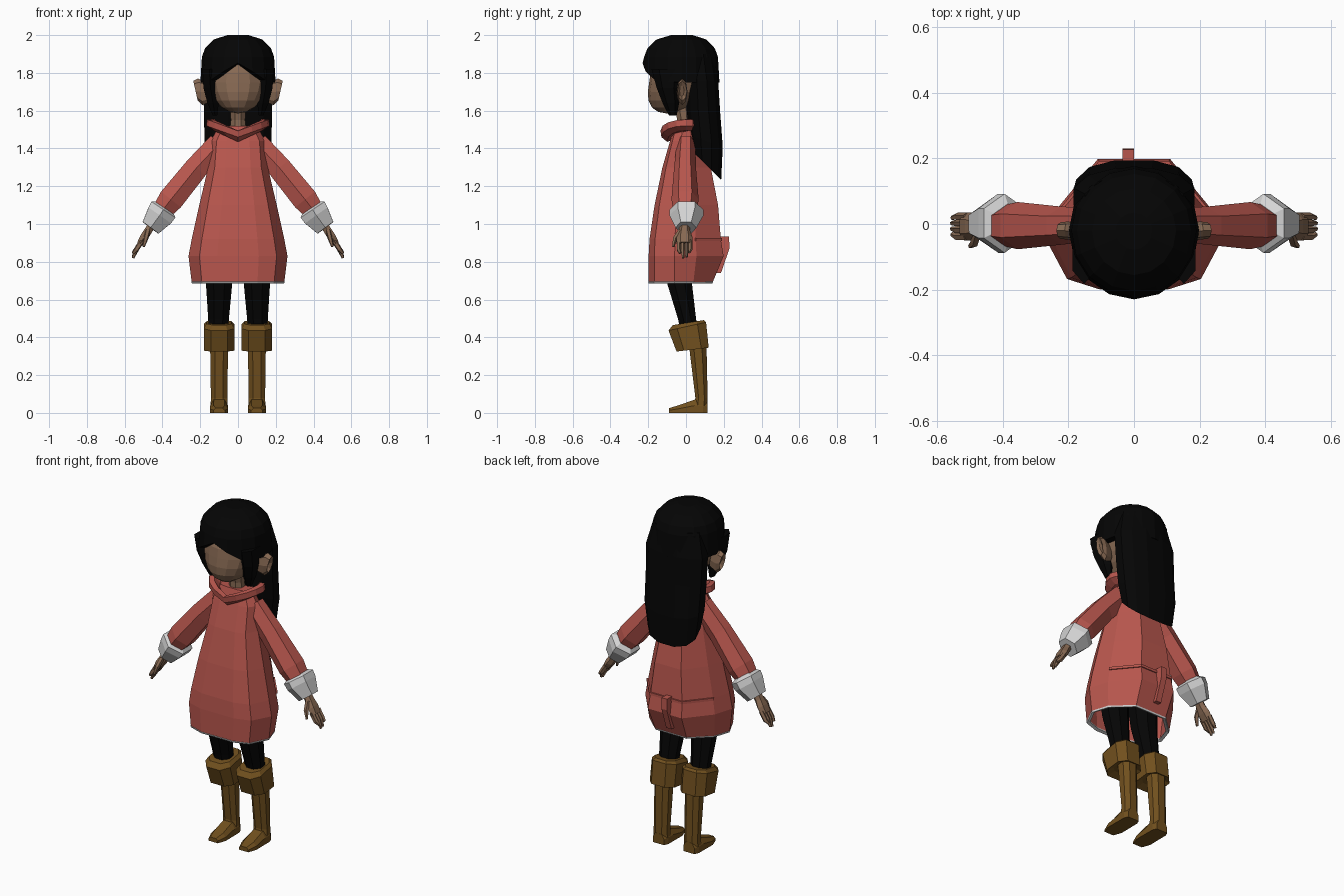
import bpy, bmesh, math
from mathutils import Vector


def material(name, rgb):
    m = bpy.data.materials.new(name)
    m.diffuse_color = (*rgb, 1)
    return m


RED = material("coat red", (0.48, 0.094, 0.075))
WHITE = material("cuff white", (0.66, 0.66, 0.66))
BLACK = material("hair black", (0.0015, 0.0015, 0.0015))
SKIN = material("skin brown", (0.24, 0.14, 0.085))
BROWN = material("boot brown", (0.165, 0.08, 0.013))


def spow(v, p):
    return math.copysign(abs(v) ** p, v)


def loft(name, rings, mat, bottom=True, top=True, mirror=False, shell=0, closed=True):
    """Skin a list of equal-length point rings."""
    bm = bmesh.new()
    vs = [[bm.verts.new(p) for p in r] for r in rings]
    n = len(rings[0])
    for a, b in zip(vs, vs[1:]):
        for i in range(n if closed else n - 1):
            j = (i + 1) % n
            bm.faces.new((a[i], a[j], b[j], b[i]))
    if bottom:
        bm.faces.new(vs[0][::-1])
    if top:
        bm.faces.new(vs[-1])
    if bottom and top:
        bmesh.ops.recalc_face_normals(bm, faces=bm.faces[:])
    me = bpy.data.meshes.new(name)
    bm.to_mesh(me)
    bm.free()
    me.materials.append(mat)
    ob = bpy.data.objects.new(name, me)
    bpy.context.collection.objects.link(ob)
    if shell:
        s = ob.modifiers.new("thickness", 'SOLIDIFY')
        s.thickness, s.offset = shell, -1
    if mirror:
        m = ob.modifiers.new("mirror", 'MIRROR')
        m.use_mirror_merge = False
    return ob


def ell(c, rx, ry, n=8, slope=0, p=1):
    """Level ring, optionally tilted along y and squared off."""
    out = []
    for i in range(n):
        a = math.tau * (i + 0.5) / n
        k = 1 / math.cos(math.pi / n)
        x, y = rx * k * spow(math.cos(a), p), ry * k * spow(math.sin(a), p)
        out.append((c[0] + x, c[1] + y, c[2] + slope * y))
    return out


def tube(name, path, mat, n=6, mirror=True):
    """Limb along a path of (x, y, z, half width in y, half thickness)."""
    pts = [Vector(q[:3]) for q in path]
    rings = []
    for i, q in enumerate(path):
        t = (pts[min(i + 1, len(pts) - 1)] - pts[max(i - 1, 0)]).normalized()
        u = (Vector((0, 1, 0)) - t * t.y).normalized()
        v = t.cross(u)
        rings.append([pts[i] + u * q[3] * math.cos(math.tau * k / n)
                      + v * q[4] * math.sin(math.tau * k / n) for k in range(n)])
    return loft(name, rings, mat, mirror=mirror)


# Coat: faceted section scaled by half width, front depth and back depth
SECTION = [(0.42, -0.99), (0.78, -0.84), (1, -0.3), (0.87, 0.27), (0.42, 0.97)]
SECTION = SECTION + [(-x, y) for x, y in SECTION[::-1]]


def coat_ring(z, w, f, b, grow=1.0):
    return [(x * w * grow, y * (f if y < 0 else b) * grow, z) for x, y in SECTION]


loft("coat", [coat_ring(*r) for r in [
    (0.69, 0.245, 0.2, 0.145), (0.83, 0.262, 0.2, 0.205), (0.92, 0.245, 0.195, 0.19),
    (1.1, 0.205, 0.168, 0.175), (1.3, 0.158, 0.126, 0.135),
    (1.44, 0.145, 0.085, 0.09), (1.52, 0.10, 0.06, 0.06)]],
    RED, bottom=False, shell=0.012)
loft("hem_trim", [coat_ring(0.685, 0.245, 0.2, 0.145, 0.995),
                  coat_ring(0.694, 0.246, 0.201, 0.147, 1.004)],
     WHITE, False, False, shell=0.018)

# Back belt band and its hanging tie
belt = [coat_ring(z, 0.247, 0.195, 0.192, 1.03)[3:7] for z in (0.91, 0.925)]
loft("back_belt", belt, RED, False, False, shell=0.015, closed=False)
loft("back_tie", [[(x, y, z) for x, y in ((-0.035, y0), (0, y0), (0, y1), (-0.035, y1))]
                  for z, y0, y1 in ((0.74, 0.14, 0.185), (0.87, 0.17, 0.23), (0.935, 0.17, 0.228))], RED)

# Collar folded over, dipping to a point in front


def collar_ring(z, w, f, b, n=16):
    out = []
    for i in range(n):
        a = math.tau * i / n - math.pi / 2
        s, c = math.sin(a), math.cos(a)
        dip = 0.06 * (1 - abs(spow(c, 0.85))) if s < 0 else 0
        out.append((w * spow(c, 0.85), s * (f if s < 0 else b), z - dip))
    return out


loft("collar", [collar_ring(1.495, 0.13, 0.10, 0.07), collar_ring(1.52, 0.168, 0.13, 0.085),
                collar_ring(1.553, 0.163, 0.135, 0.08), collar_ring(1.555, 0.135, 0.105, 0.065),
                collar_ring(1.51, 0.10, 0.075, 0.05)], RED)

# Sleeves, cuffs and hands
tube("sleeve", [(0.10, 0, 1.425, 0.05, 0.07), (0.22, -0.005, 1.297, 0.058, 0.072),
                (0.355, -0.005, 1.13, 0.072, 0.077), (0.41, -0.005, 1.06, 0.06, 0.06)], RED)
tube("cuff", [(0.385, 0.002, 1.09, 0.06, 0.06), (0.395, 0.002, 1.076, 0.09, 0.088),
              (0.415, 0.002, 1.045, 0.09, 0.084), (0.463, 0, 0.98, 0.055, 0.06)], WHITE)
tube("palm", [(0.44, -0.005, 1.02, 0.025, 0.024), (0.475, -0.008, 0.965, 0.03, 0.024),
              (0.497, -0.008, 0.93, 0.043, 0.025), (0.519, -0.008, 0.895, 0.042, 0.019)], SKIN)
for i, (y, tip) in enumerate([(-0.039, 0.845), (-0.018, 0.82), (0.003, 0.825), (0.023, 0.85)]):
    tube(f"finger_{i + 1}", [(0.509, y, 0.91, 0.0115, 0.015), (0.538, y, 0.865, 0.0115, 0.014),
                             (0.556, y * 0.8, tip, 0.007, 0.007)], SKIN, 5)
tube("thumb", [(0.478, -0.028, 0.965, 0.014, 0.014), (0.487, -0.058, 0.925, 0.013, 0.013),
               (0.50, -0.068, 0.88, 0.007, 0.007)], SKIN, 5)

# Legs and boots
loft("leg", [ell((0.105, 0.02, 0.42), 0.05, 0.045), ell((0.103, 0.005, 0.5), 0.055, 0.048),
             ell((0.1, -0.035, 0.69), 0.07, 0.066), ell((0.1, -0.05, 0.85), 0.08, 0.075)],
     BLACK, mirror=True)
loft("boot_cuff", [ell((0.1, 0.04, 0.35), 0.05, 0.05, 8, 0.12, 0.7),
                   ell((0.1, 0.035, 0.335), 0.079, 0.083, 8, 0.12, 0.7),
                   ell((0.1, 0.007, 0.458), 0.079, 0.097, 8, 0.22, 0.7),
                   ell((0.1, 0.012, 0.478), 0.064, 0.08, 8, 0.16, 0.7)], BROWN, mirror=True)
loft("boot_shaft", [ell((0.1, 0.078, 0.03), 0.045, 0.036, 8, 0, 0.85),
                    ell((0.1, 0.082, 0.08), 0.043, 0.032, 8, 0, 0.85),
                    ell((0.1, 0.062, 0.36), 0.047, 0.046, 8, 0, 0.85)], BROWN, mirror=True)
loft("boot_foot", [[(0.1 + sx * w, y, z) for sx, z in
                    ((-1, 0), (1, 0), (1, h * 0.55), (0.6, h), (-0.6, h), (-1, h * 0.55))]
                   for y, w, h in ((0.115, 0.036, 0.06), (0.09, 0.047, 0.07), (0.045, 0.047, 0.07),
                                   (-0.04, 0.048, 0.04), (-0.09, 0.03, 0.025))], BROWN, mirror=True)

# Head: sphere with the jaw pushed forward and narrowed
bm = bmesh.new()
bmesh.ops.create_uvsphere(bm, u_segments=16, v_segments=10, radius=1)
for v in bm.verts:
    low = max(0, -v.co.z)
    v.co = Vector((v.co.x * 0.165 * (1 - 0.14 * low), v.co.y * 0.165 - 0.03 - 0.07 * low ** 1.3,
                   v.co.z * 0.165 + 1.75))
me = bpy.data.meshes.new("head")
bm.to_mesh(me)
bm.free()
me.materials.append(SKIN)
bpy.context.collection.objects.link(bpy.data.objects.new("head", me))
loft("neck", [ell((0, -0.005, 1.44), 0.05, 0.045), ell((0, -0.01, 1.55), 0.038, 0.036),
              ell((0, -0.02, 1.64), 0.042, 0.045)], SKIN)

# Ears: cupped rounded discs standing out from the head
loft("ear", [[(x + 0.012 * math.sin(a), y + ry * math.cos(a), z + rz * math.sin(a))
              for a in [math.tau * i / 8 for i in range(8)]]
             for x, y, z, ry, rz in ((0.15, -0.03, 1.7, 0.02, 0.05), (0.2, -0.02, 1.7, 0.028, 0.07),
                                     (0.225, -0.02, 1.705, 0.025, 0.052),
                                     (0.21, -0.022, 1.705, 0.012, 0.03))], SKIN, mirror=True)

# Hair cap: parted fringe rising to a point over the forehead


def cap_ring(z, r, drop=False, n=16):
    out = []
    for i in range(n):
        a = math.tau * i / n - math.pi / 2
        s = math.sin(a)
        d = min(i, n - i)
        rim = (1.852, 1.808, 1.765, 1.752, 1.75)[min(d, 4)]
        out.append((0.198 * r * math.cos(a), -0.02 + s * r * (0.209 if s < 0 else 0.196),
                    rim if drop else z))
    return out


loft("hair_cap", [cap_ring(0, 1.005, True), cap_ring(1.885, 0.965), cap_ring(1.93, 0.88),
                  cap_ring(1.977, 0.65), cap_ring(2.0, 0.28)],
     BLACK, bottom=False, shell=0.04)

# Locks framing the face
loft("side_lock", [ell((0.122, -0.07, 1.575), 0.012, 0.018, 6), ell((0.132, -0.08, 1.64), 0.03, 0.038, 6),
                   ell((0.146, -0.095, 1.72), 0.037, 0.052, 6), ell((0.152, -0.102, 1.82), 0.036, 0.07, 6)],
     BLACK, mirror=True)

# Long hair down the back with a slanted lower end
loft("back_hair", [ell((0, 0.11, 1.31), 0.155, 0.076, 12, -1.0, 0.85),
                   ell((0, 0.107, 1.44), 0.176, 0.087, 12, -0.35, 0.85),
                   ell((0, 0.092, 1.6), 0.18, 0.088, 12, 0, 0.9),
                   ell((0, 0.084, 1.76), 0.184, 0.086, 12, 0, 0.9),
                   ell((0, 0.07, 1.9), 0.15, 0.08, 12, 0, 1)], BLACK)
